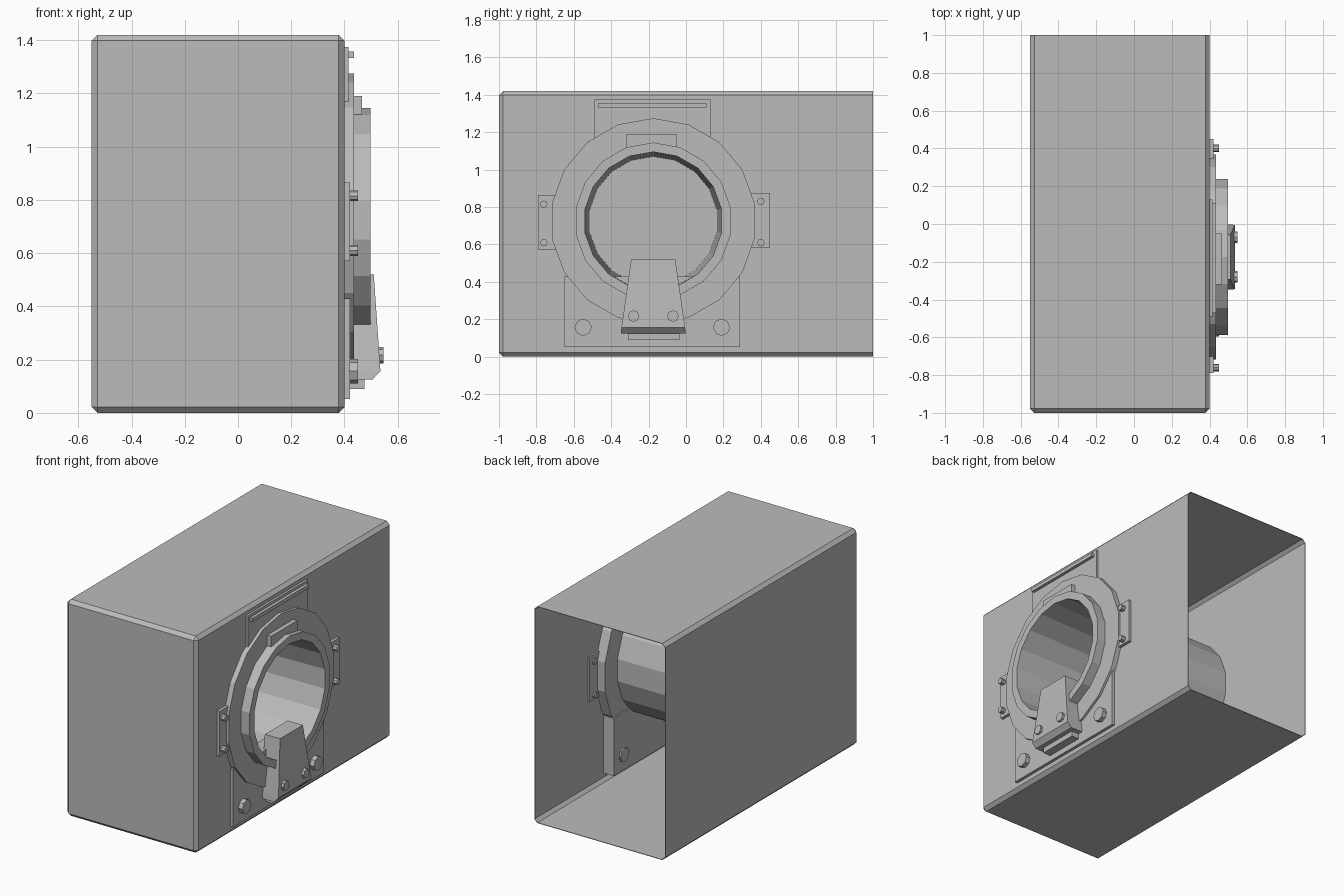
import bpy, bmesh, math

if "Cube" in bpy.data.objects:
    bpy.data.objects.remove(bpy.data.objects["Cube"], do_unlink=True)

grey = bpy.data.materials.new("plain grey")
grey.use_nodes = True
colour = (0.5, 0.5, 0.5, 1)
grey.diffuse_color = colour
grey.node_tree.nodes["Principled BSDF"].inputs["Base Color"].default_value = colour

CY, CZ = -0.175, 0.725    # centre of the port
SIDES = 18


def finish(name, bm):
    bmesh.ops.recalc_face_normals(bm, faces=bm.faces)
    mesh = bpy.data.meshes.new(name)
    bm.to_mesh(mesh)
    bm.free()
    mesh.materials.append(grey)
    ob = bpy.data.objects.new(name, mesh)
    bpy.context.collection.objects.link(ob)
    return ob


def loft(name, loops, closed=False):
    """Skin a row of equal-length point loops, capped or joined end to end."""
    bm = bmesh.new()
    rows = [[bm.verts.new(p) for p in loop] for loop in loops]
    n = len(rows[0])
    pairs = list(zip(rows, rows[1:]))
    if closed:
        pairs.append((rows[-1], rows[0]))
    else:
        bm.faces.new(rows[0])
        bm.faces.new(rows[-1])
    for a, b in pairs:
        for i in range(n):
            j = (i + 1) % n
            bm.faces.new((a[i], a[j], b[j], b[i]))
    return finish(name, bm)


def circle(x, r, y=CY, z=CZ, n=SIDES):
    angles = [2 * math.pi * i / n for i in range(n)]
    return [(x, y + r * math.sin(a), z + r * math.cos(a)) for a in angles]


def ring(name, profile):
    return loft(name, [circle(x, r) for x, r in profile], closed=True)


def bolt(name, y, z, r, x0, x1):
    return loft(name, [circle(x, r, y, z, 8) for x in (x0, x1)])


def slab(name, x0, x1, y0, y1, z0, z1):
    return loft(name, [[(x, y0, z0), (x, y1, z0), (x, y1, z1), (x, y0, z1)]
                       for x in (x0, x1)])


# Open-backed housing with chamfered edges
bm = bmesh.new()
bmesh.ops.create_cube(bm, size=1)
for v in bm.verts:
    v.co = (v.co.x * 0.95 - 0.075, v.co.y * 2, (v.co.z + 0.5) * 1.42)
edges = [e for e in bm.edges if any(v.co.y < 0 for v in e.verts)]
bmesh.ops.bevel(bm, geom=edges, offset=0.022, segments=1, affect='EDGES')
back = [f for f in bm.faces if all(v.co.y > 0.99 for v in f.verts)]
bmesh.ops.delete(bm, geom=back, context='FACES')
housing = finish("housing", bm)
skin = housing.modifiers.new("thin wall", 'SOLIDIFY')
skin.thickness = 0.004
skin.offset = -1

# Port opening through the side wall
cutter = loft("port_cutter", [circle(x, 0.415) for x in (0.2, 0.6)])
cutter.hide_render = True
cutter.hide_set(True)
cutter.display_type = 'WIRE'
cut = housing.modifiers.new("port opening", 'BOOLEAN')
cut.operation = 'DIFFERENCE'
cut.object = cutter
cut.solver = 'EXACT'

# Flange and long tube of the port
ring("port_flange", [(0.435, 0.55), (0.435, 0.41), (0.33, 0.41), (0.33, 0.55)])
ring("port_tube", [(0.497, 0.42), (0.497, 0.37), (-0.542, 0.345), (-0.542, 0.42)])

# Mounting plates around the flange
slab("top_plate", 0.39, 0.415, -0.49, 0.13, 1.17, 1.375)
slab("top_plate_rib", 0.41, 0.435, -0.47, 0.11, 1.333, 1.357)
slab("bottom_plate", 0.32, 0.42, -0.65, 0.29, 0.052, 0.43)
slab("front_side_plate", 0.385, 0.42, -0.79, -0.69, 0.57, 0.865)
slab("back_side_plate", 0.385, 0.42, 0.34, 0.45, 0.58, 0.875)
slab("upper_tab", 0.43, 0.465, -0.32, -0.05, 1.12, 1.19)
slab("lower_tab", 0.41, 0.475, -0.31, -0.035, 0.09, 0.14)

# Latch bracket over the lower rim
loft("latch_bracket",
     [[(0.4, CY - w, z), (x, CY - w, z), (x, CY + w, z), (0.4, CY + w, z)]
      for z, w, x in ((0.125, 0.173, 0.505), (0.157, 0.17, 0.535), (0.52, 0.118, 0.51))])

# Bolts
for y, z in ((-0.76, 0.61), (-0.76, 0.815), (0.4, 0.61), (0.4, 0.83)):
    bolt("side_plate_bolt", y, z, 0.02, 0.375, 0.45)
for side in (-1, 1):
    bolt("bottom_plate_bolt", CY - 0.005 + side * 0.37, 0.157, 0.046, 0.31, 0.45)
    bolt("latch_bolt", CY + side * 0.105, 0.217, 0.031, 0.5, 0.547)
